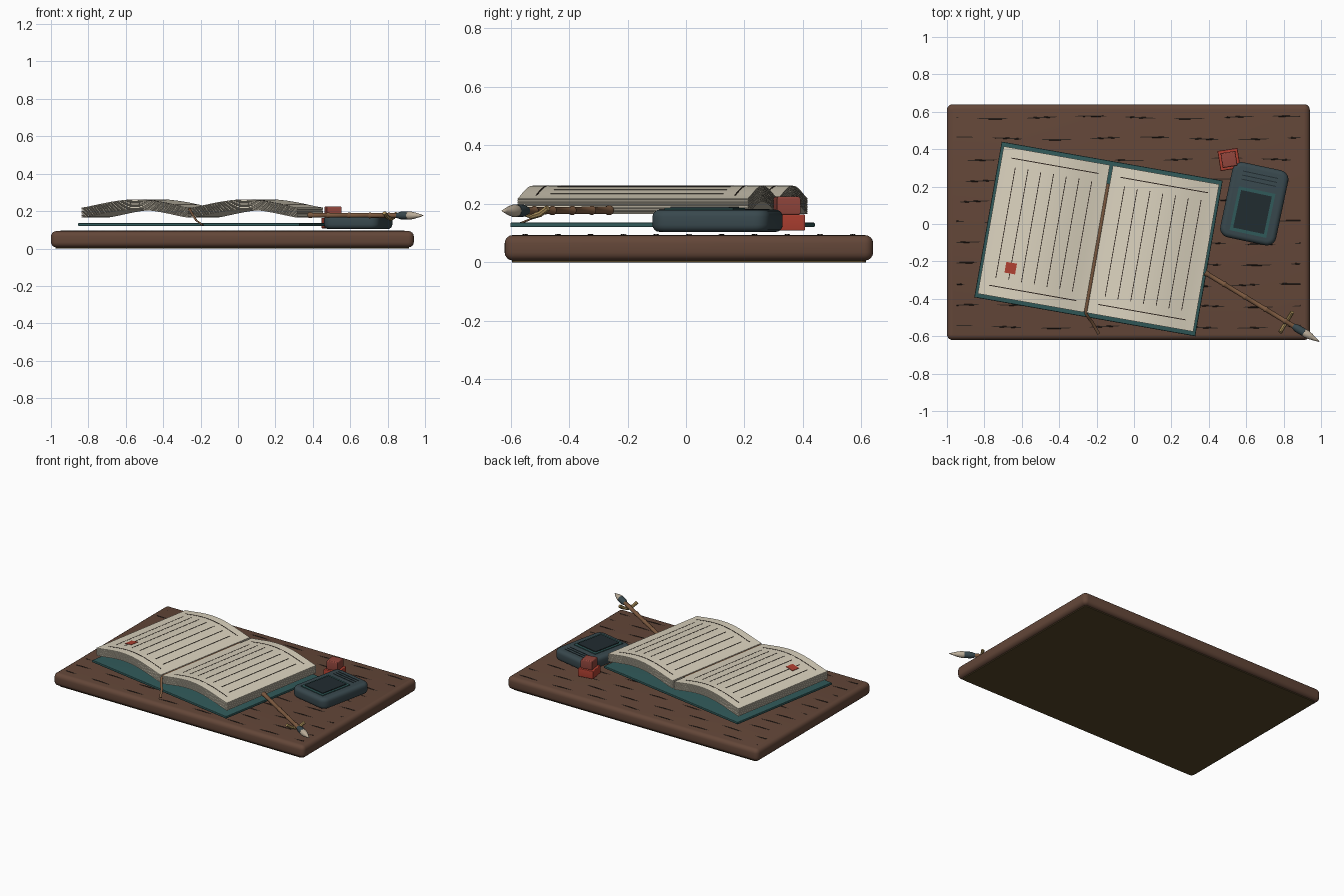
import bpy, bmesh, math, random
from mathutils import Matrix, Vector

if "Cube" in bpy.data.objects:
    bpy.data.objects.remove(bpy.data.objects["Cube"])

random.seed(4)


def material(name, rgb):
    m = bpy.data.materials.new(name)
    m.diffuse_color = (*rgb, 1)
    m.use_nodes = True
    m.node_tree.nodes["Principled BSDF"].inputs["Base Color"].default_value = m.diffuse_color
    return m


WOOD = material("wood", (0.125, 0.062, 0.04))
UNDER = material("underside", (0.09, 0.06, 0.022))
DARK = material("dark_lines", (0.03, 0.02, 0.015))
TEAL = material("teal_cloth", (0.03, 0.1, 0.1))
PAPER = material("paper", (0.7, 0.64, 0.51))
STONE = material("ink_stone", (0.04, 0.065, 0.075))
POOL = material("ink", (0.015, 0.025, 0.03))
RED = material("red", (0.42, 0.05, 0.03))
RED2 = material("dull_red", (0.28, 0.06, 0.045))
BAMBOO = material("bamboo", (0.2, 0.1, 0.05))
GOLD = material("brass", (0.4, 0.27, 0.1))
HAIR = material("bristle", (0.5, 0.42, 0.32))


def place(x, y, deg):
    return Matrix.Translation((x, y, 0)) @ Matrix.Rotation(math.radians(deg), 4, 'Z')


def finish(name, bm, mat, matrix=Matrix(), smooth=True):
    bmesh.ops.recalc_face_normals(bm, faces=bm.faces)
    me = bpy.data.meshes.new(name)
    bm.to_mesh(me)
    bm.free()
    ob = bpy.data.objects.new(name, me)
    bpy.context.collection.objects.link(ob)
    ob.matrix_world = matrix
    me.materials.append(mat)
    if smooth:
        bpy.ops.object.select_all(action='DESELECT')
        ob.select_set(True)
        bpy.context.view_layer.objects.active = ob
        bpy.ops.object.shade_smooth_by_angle(angle=math.radians(35))
    return ob


def add_box(bm, c, s):
    m = Matrix.Translation(c) @ Matrix.Diagonal((*s, 1))
    bmesh.ops.create_cube(bm, size=1, matrix=m)


def block(name, c, s, mat, matrix=Matrix(), corner=0, edge=0):
    """Box with rounded plan corners and rounded top and bottom rims."""
    bm = bmesh.new()
    add_box(bm, c, s)
    if corner:
        up = [e for e in bm.edges if abs(e.verts[0].co.z - e.verts[1].co.z) > 1e-5]
        bmesh.ops.bevel(bm, geom=up, offset=corner, segments=5, profile=0.5, affect='EDGES')
    if edge:
        rim = [e for e in bm.edges if any(abs(f.normal.z) > 0.9 for f in e.link_faces)]
        bmesh.ops.bevel(bm, geom=rim, offset=edge, segments=4, profile=0.5, affect='EDGES')
    return finish(name, bm, mat, matrix)


def tube(name, pts, r, mat, matrix=Matrix(), flat=1.0):
    """Swept rod through points; flat squashes its height."""
    bm = bmesh.new()
    rings = []
    pts = [Vector(p) for p in pts]
    for i, p in enumerate(pts):
        d = (pts[min(i + 1, len(pts) - 1)] - pts[max(i - 1, 0)]).normalized()
        side = d.cross(Vector((0, 0, 1))).normalized()
        up = side.cross(d)
        rings.append([bm.verts.new(p + r * (math.cos(a) * side + flat * math.sin(a) * up))
                      for a in [k * math.tau / 8 for k in range(8)]])
    for a, b in zip(rings, rings[1:]):
        for k in range(8):
            bm.faces.new((a[k], a[(k + 1) % 8], b[(k + 1) % 8], b[k]))
    bm.faces.new(rings[0])
    bm.faces.new(rings[-1])
    return finish(name, bm, mat, matrix)


def lathe(name, profile, mat, matrix, n=20):
    bm = bmesh.new()
    vs = [bm.verts.new((r, 0, z)) for r, z in profile]
    es = [bm.edges.new(p) for p in zip(vs, vs[1:])]
    bmesh.ops.spin(bm, geom=vs + es, axis=(0, 0, 1), cent=(0, 0, 0), angle=math.tau, steps=n)
    bmesh.ops.remove_doubles(bm, verts=bm.verts, dist=1e-5)
    return finish(name, bm, mat, matrix)


# Desk board, underside and grain
block("desk_board", (-0.03, 0.01, 0.0495), (1.94, 1.26, 0.087), WOOD, corner=0.03, edge=0.028)
block("board_underside", (-0.03, 0.01, 0.005), (1.89, 1.21, 0.01), UNDER, corner=0.02)
for i in range(11):
    y = -0.55 + i * 0.112
    ph = random.uniform(0, 6)
    path = [(-0.95 + 1.84 * k / 40, y + 0.007 * math.sin(k * 0.3 + ph),
             0.0915 + 0.0025 * math.sin(k * 1.1 + ph)) for k in range(41)]
    tube(f"grain_line_{i}", path, 0.0035, DARK, flat=0.7)

# Open book
BOOK = place(-0.19, -0.08, -10)
block("book_cover", (0, 0, 0.128), (1.2, 0.845, 0.016), TEAL, BOOK, edge=0.004)
X0, W, H = 0.008, 0.577, 0.80


def arch(u):
    return 0.043 * math.sin(math.pi * u) ** 1.2


def sheet(bm, side, u0, u1, y, h, z, t, n=24):
    """Arched strip of paper or ink, following the page curve."""
    rows = []
    for k in range(n + 1):
        u = u0 + (u1 - u0) * k / n
        x, zz = side * (X0 + W * u), z + arch(min(max(u, 0), 1))
        rows.append([bm.verts.new((x, y + sy * h / 2, zz + dz))
                     for sy, dz in ((-1, 0), (1, 0), (1, t), (-1, t))])
    for a, b in zip(rows, rows[1:]):
        for k in range(4):
            bm.faces.new((a[k], a[(k + 1) % 4], b[(k + 1) % 4], b[k]))
    bm.faces.new(rows[0])
    bm.faces.new(rows[-1])


TOP = 0.2185
for side, label in ((-1, "left"), (1, "right")):
    bm = bmesh.new()
    for i in range(9):
        sheet(bm, side, 0, 1, 0, H, 0.165 + i * 0.0062, 0.0042)
    finish(f"{label}_page_stack", bm, PAPER, BOOK)
    # ruled columns with borders at head and foot
    bm = bmesh.new()
    for y in (-0.345, 0.345):
        sheet(bm, side, 0.09, 0.91, y, 0.005, TOP, 0.0015)
    for k in range(7):
        u = 0.14 + k * 0.12
        add_box(bm, (side * (X0 + W * u), 0, TOP + arch(u)), (0.004, 0.6, 0.003))
    finish(f"{label}_page_rules", bm, DARK, BOOK, smooth=False)

# Red stamp mark on the left page
bm = bmesh.new()
sheet(bm, -1, 0.69, 0.79, -0.235, 0.058, TOP, 0.003, 6)
finish("stamp_mark", bm, RED, BOOK)

# Ribbon lying in the gutter with a loose tail
tube("bookmark_ribbon", [(0, 0.3, 0.214), (0, 0, 0.213), (0, -0.38, 0.213), (0.004, -0.405, 0.205),
                         (0.022, -0.425, 0.18), (0.045, -0.445, 0.15), (0.09, -0.5, 0.125)],
     0.008, BAMBOO, BOOK, flat=0.4)

# Ink stone with framed pool and carved lines
INK = place(0.643, 0.108, -12)
block("ink_stone", (0, 0, 0.142), (0.305, 0.41, 0.076), STONE, INK, corner=0.05, edge=0.024)
block("ink_pool_frame", (0, -0.045, 0.182), (0.2, 0.24, 0.006), TEAL, INK)
block("ink_pool", (0, -0.045, 0.185), (0.168, 0.205, 0.01), POOL, INK)
bm = bmesh.new()
for k in range(3):
    add_box(bm, (0, 0.115 + k * 0.022, 0.18), (0.19, 0.005, 0.004))
finish("ink_stone_lines", bm, POOL, INK, smooth=False)

# Hand stamp
SEAL = place(0.508, 0.345, 9)
block("stamp_base", (0, 0, 0.136), (0.108, 0.108, 0.056), RED, SEAL, edge=0.005)
block("stamp_grip", (0, 0, 0.193), (0.08, 0.08, 0.064), RED2, SEAL, edge=0.008)

# Brush: bamboo handle, collar, bristles
start, end = Vector((0.38, -0.26, 0.178)), Vector((0.995, -0.632, 0.176))
axis = end - start
L = axis.length
BRUSH = Matrix.Translation(start) @ axis.to_track_quat('Z', 'Y').to_matrix().to_4x4()
prof = [(0, 0), (0.016, 0), (0.016, 0.012), (0.013, 0.02)]
for z in (0.12, 0.25, 0.38, 0.5):
    prof += [(0.0125, z - 0.008), (0.0155, z - 0.003), (0.0155, z + 0.003), (0.0125, z + 0.008)]
prof += [(0.013, 0.56), (0, 0.56)]
lathe("brush_handle", prof, BAMBOO, BRUSH)
lathe("brush_collar", [(0, 0.55), (0.014, 0.55), (0.021, 0.575), (0.021, 0.618), (0, 0.622)], STONE, BRUSH)
lathe("brush_bristles", [(0, 0.615), (0.02, 0.617), (0.022, 0.632), (0.017, 0.66),
                         (0.008, 0.692), (0, L)], HAIR, BRUSH)

# Brass rest crossing beneath the brush
tube("brush_rest", [(0.782, -0.578, 0.19), (0.798, -0.55, 0.168), (0.815, -0.525, 0.158),
                    (0.83, -0.498, 0.166), (0.846, -0.472, 0.186)], 0.011, GOLD)
